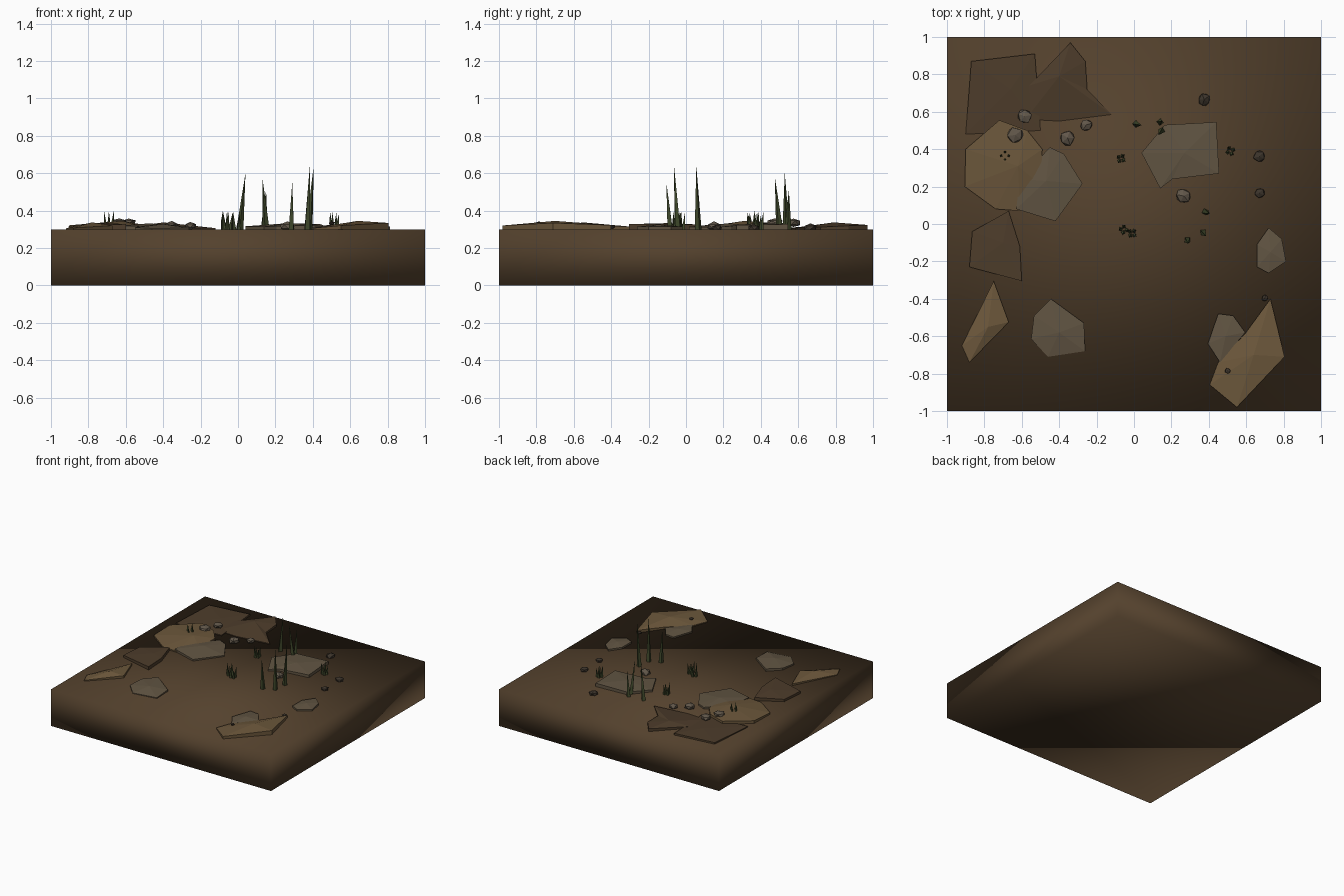
import bpy, bmesh, math, random
from mathutils import Vector, Matrix

if "Cube" in bpy.data.objects:
    bpy.data.objects.remove(bpy.data.objects["Cube"])

random.seed(4)
TOP = 0.30  # ground level


def mat(name, r, g, b):
    m = bpy.data.materials.new(name)
    m.diffuse_color = (r, g, b, 1)
    m.use_nodes = True
    m.node_tree.nodes["Principled BSDF"].inputs["Base Color"].default_value = m.diffuse_color
    return m


SOIL = mat("soil", 0.088, 0.053, 0.026)
DARK = mat("dark_soil", 0.075, 0.046, 0.024)
TAN = mat("tan_rock", 0.15, 0.096, 0.044)
GREY = mat("grey_rock", 0.12, 0.09, 0.055)
STONE = mat("pebble_grey", 0.12, 0.095, 0.068)
BLACK = mat("pebble_dark", 0.045, 0.034, 0.024)
GREEN = mat("grass", 0.05, 0.065, 0.024)


def finish(name, bm, material, smooth=False):
    bmesh.ops.recalc_face_normals(bm, faces=bm.faces)
    me = bpy.data.meshes.new(name)
    bm.to_mesh(me)
    bm.free()
    me.materials.append(material)
    for p in me.polygons:
        p.use_smooth = smooth
    ob = bpy.data.objects.new(name, me)
    bpy.context.collection.objects.link(ob)
    return ob


def slab(name, material, outline, peak, rim=0.315, tilt=(0, 0)):
    """Thin angular slab: tilted rim, faceted crown rising to a peak."""
    bm = bmesh.new()
    cx = sum(p[0] for p in outline) / len(outline)
    cy = sum(p[1] for p in outline) / len(outline)
    low = [bm.verts.new((x, y, TOP - 0.003)) for x, y in outline]
    high = []
    for x, y in outline:
        z = rim + tilt[0] * (x - cx) + tilt[1] * (y - cy)
        high.append(bm.verts.new((x, y, min(max(z, 0.303), 0.344))))
    apex = bm.verts.new(peak)
    bm.faces.new(low)
    n = len(outline)
    for i in range(n):
        j = (i + 1) % n
        bm.faces.new((low[i], low[j], high[j], high[i]))
        bm.faces.new((high[i], high[j], apex))
    finish(name, bm, material)


def pebble(name, material, x, y, r, z=0.312):
    bm = bmesh.new()
    bmesh.ops.create_icosphere(bm, subdivisions=1, radius=r)
    turn = Matrix.Rotation(random.uniform(0, 6.28), 3, 'Z')
    for v in bm.verts:
        p = turn @ (v.co * random.uniform(0.85, 1.12))
        v.co = Vector((p.x + x, p.y + y, p.z * 0.6 + z))
    finish(name, bm, material)


def add_blade(bm, base, tip, r):
    base, tip = Vector(base), Vector(tip)
    a0 = random.uniform(0, 6.28)
    ring = [bm.verts.new(base + Vector((math.cos(a0 + k * math.pi / 2) * r,
                                        math.sin(a0 + k * math.pi / 2) * r, 0))) for k in range(4)]
    t = bm.verts.new(tip)
    bm.faces.new(ring)
    for k in range(4):
        bm.faces.new((ring[k], ring[(k + 1) % 4], t))


# ground block
bm = bmesh.new()
bmesh.ops.create_cube(bm, size=1, matrix=Matrix.Translation((0, 0, TOP / 2)) @ Matrix.Diagonal((2, 2, TOP, 1)))
finish("ground_block", bm, SOIL, smooth=True)

# dark earth slabs
slab("earth_slab_corner", DARK, [(-.87, .87), (-.53, .91), (-.50, .50), (-.90, .48)],
     (-.66, .72, .318), .310, (0, .02))
slab("earth_slab_back", DARK, [(-.34, .97), (-.26, .87), (-.25, .72), (-.12, .585), (-.40, .55), (-.58, .56), (-.56, .74)],
     (-.40, .79, .337), .312, (0, .045))
slab("earth_slab_left", DARK, [(-.67, .07), (-.61, -.12), (-.60, -.305), (-.88, -.23), (-.865, -.04)],
     (-.70, -.10, .333), .324, (.03, 0))

# tan rocks
slab("tan_rock_left", TAN, [(-.72, .555), (-.57, .50), (-.49, .40), (-.50, .21), (-.61, .07), (-.74, .08), (-.905, .20), (-.90, .40)],
     (-.62, .31, .345), .318, (0, .04))
slab("tan_rock_front_left", TAN, [(-.75, -.305), (-.67, -.525), (-.88, -.74), (-.92, -.65)],
     (-.78, -.55, .337), .312, (.06, 0))
slab("tan_rock_front_right", TAN, [(.73, -.40), (.805, -.71), (.55, -.98), (.405, -.86), (.45, -.74), (.595, -.585)],
     (.64, -.70, .345), .318, (.075, -.02))

# grey flat rocks
slab("grey_rock_left", GREY, [(-.45, .41), (-.375, .375), (-.275, .215), (-.42, .015), (-.63, .08), (-.61, .24)],
     (-.47, .23, .332), .315, (-.03, 0))
slab("grey_rock_front", GREY, [(-.445, -.40), (-.267, -.53), (-.262, -.68), (-.46, -.71), (-.55, -.615), (-.535, -.49)],
     (-.40, -.58, .328), .312, (0, .05))
slab("grey_rock_back", GREY, [(.165, .53), (.44, .545), (.455, .27), (.205, .24), (.14, .19), (.04, .38)],
     (.27, .38, .333), .320, (.02, .02))
slab("grey_rock_right", GREY, [(.72, -.02), (.79, -.08), (.813, -.20), (.72, -.262), (.657, -.23), (.657, -.11)],
     (.73, -.15, .326), .314)
slab("grey_rock_small", GREY, [(.45, -.48), (.53, -.49), (.595, -.58), (.46, -.74), (.395, -.64)],
     (.49, -.60, .324), .312)

# loose pebbles
for i, (x, y, r, z) in enumerate([(-.585, .575, .042, .335), (-.635, .475, .045, .335), (-.355, .46, .043, .317),
                                  (-.255, .53, .036, .318), (.265, .15, .043, .315)]):
    pebble(f"grey_pebble_{i}", STONE, x, y, r, z)
for i, (x, y, r, z) in enumerate([(.375, .665, .037, .308), (.67, .36, .034, .308), (.67, .165, .03, .308),
                                  (.70, -.395, .019, .312), (.50, -.785, .017, .333)]):
    pebble(f"dark_pebble_{i}", BLACK, x, y, r, z)

# tall grass blades: base xy, tip xyz
bm = bmesh.new()
for bx, by, tx, ty, tz in [(.01, .535, .04, .528, .60), (.15, .50, .13, .475, .58), (.14, .545, .15, .55, .51),
                           (.285, -.085, .29, -.105, .55), (.37, -.045, .385, -.065, .65), (.38, .065, .405, .055, .64)]:
    add_blade(bm, (bx, by, TOP), (tx, ty, tz), .019)
finish("tall_grass", bm, GREEN)

# short grass tufts
for i, (x, y) in enumerate([(-.69, .365), (-.07, .35), (.515, .39), (-.055, -.03), (-.01, -.05)]):
    bm = bmesh.new()
    for k in range(4):
        a = k * math.pi / 2 + i
        dx, dy = math.cos(a), math.sin(a)
        add_blade(bm, (x + .016 * dx, y + .016 * dy, TOP),
                  (x + .026 * dx, y + .026 * dy, random.uniform(.37, .40)), .012)
    finish(f"grass_tuft_{i}", bm, GREEN)
